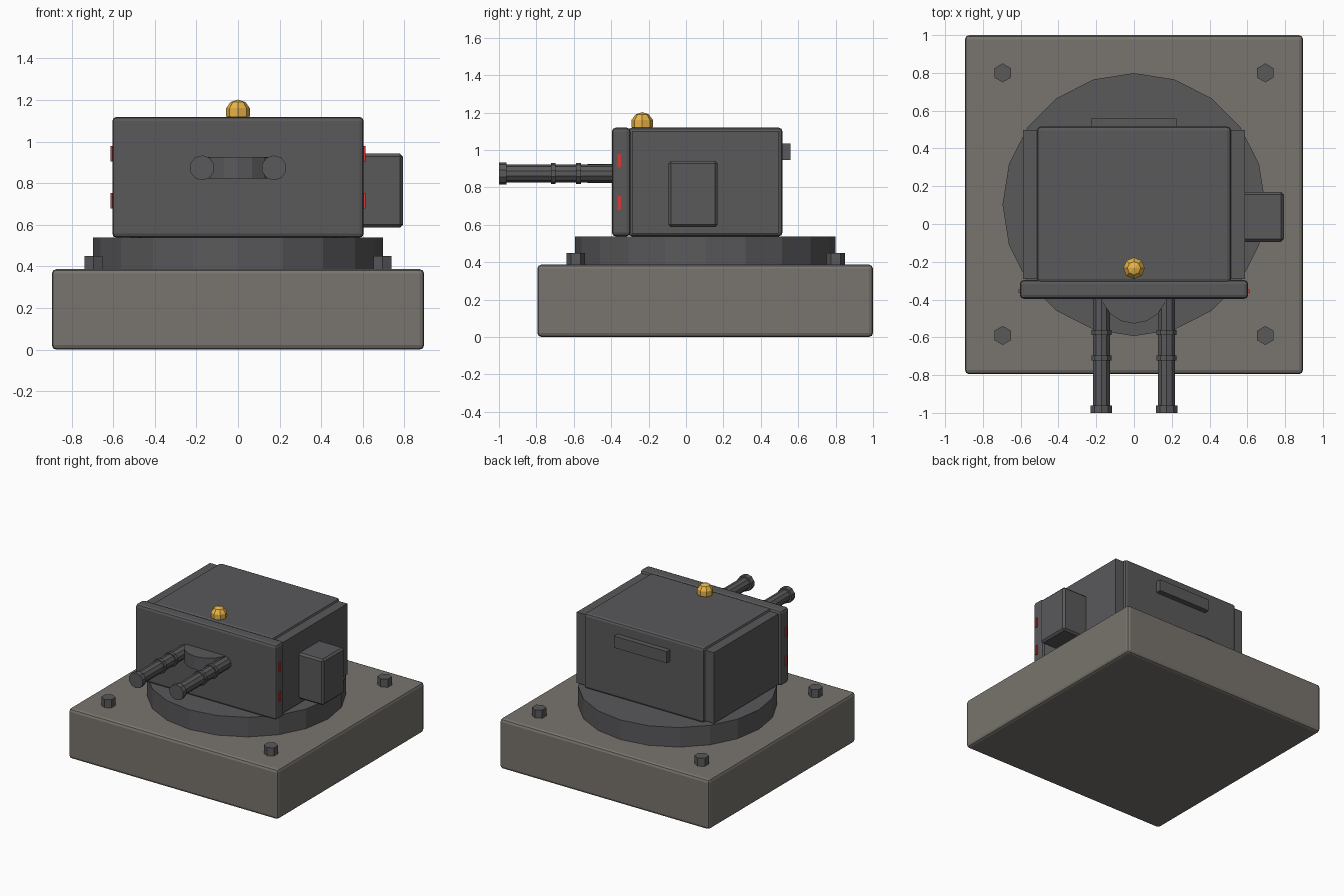
import bpy
import math
from mathutils import Vector

if "Cube" in bpy.data.objects:
    bpy.data.objects.remove(bpy.data.objects["Cube"])


def material(name, rgb):
    m = bpy.data.materials.new(name)
    m.diffuse_color = (*rgb, 1)
    m.use_nodes = True
    m.node_tree.nodes["Principled BSDF"].inputs["Base Color"].default_value = m.diffuse_color
    return m


METAL = material("dark_metal", (0.10, 0.10, 0.105))
STONE = material("concrete", (0.19, 0.175, 0.155))
GOLD = material("amber", (0.80, 0.45, 0.06))
RED = material("red", (0.70, 0.04, 0.04))


def finish(name, mat, bevel=0, segments=1):
    ob = bpy.context.object
    ob.name = name
    ob.data.materials.append(mat)
    if bevel:
        mod = ob.modifiers.new("edge_bevel", 'BEVEL')
        mod.width = bevel
        mod.segments = segments
    return ob


def box(name, lo, hi, mat=METAL, bevel=0, segments=1):
    lo, hi = Vector(lo), Vector(hi)
    bpy.ops.mesh.primitive_cube_add(size=1, location=(lo + hi) / 2)
    bpy.context.object.scale = hi - lo
    bpy.ops.object.transform_apply(location=False, rotation=False, scale=True)
    return finish(name, mat, bevel, segments)


def disc(name, x, y, z0, z1, r, sides, mat=METAL):
    bpy.ops.mesh.primitive_cylinder_add(vertices=sides, radius=r, depth=z1 - z0,
                                        location=(x, y, (z0 + z1) / 2))
    return finish(name, mat)


def tube(name, x, y0, y1, r):
    bpy.ops.mesh.primitive_cylinder_add(vertices=10, radius=r, depth=y1 - y0,
                                        location=(x, (y0 + y1) / 2, 0.874),
                                        rotation=(math.pi / 2, 0, 0))
    return finish(name, METAL)


# Foundation block with corner bolts and turntable ring
box("base_block", (-0.895, -0.795, 0), (0.895, 1.0, 0.387), STONE, 0.022, 2)
for x in (-0.695, 0.695):
    for y in (-0.59, 0.80):
        disc("base_bolt", x, y, 0.37, 0.45, 0.05, 6)
disc("turntable_ring", 0, 0.103, 0.37, 0.538, 0.696, 20)

# Turret housing, front shield and rear handle
box("turret_body", (-0.513, -0.31, 0.538), (0.513, 0.516, 1.119), METAL, 0.02, 2)
box("front_shield", (-0.604, -0.396, 0.538), (0.604, -0.297, 1.119), METAL, 0.02, 2)
box("rear_handle", (-0.226, 0.50, 0.945), (0.226, 0.558, 1.035))

# Side armour and shield marker lights
for s in (-1, 1):
    xs = sorted((s * 0.505, s * 0.587))
    box("side_plate", (xs[0], -0.29, 0.553), (xs[1], 0.497, 1.10))
    xs = sorted((s * 0.59, s * 0.612))
    for z in (0.716, 0.942):
        box("marker_light", (xs[0], -0.366, z - 0.037), (xs[1], -0.348, z + 0.037), RED)

# Ammunition box on the right side
box("ammo_box", (0.53, -0.094, 0.587), (0.793, 0.169, 0.942), METAL, 0.014)

# Gun mount and twin barrels
disc("gun_mount", 0, -0.35, 0.823, 0.926, 0.177, 16)
for x in (-0.173, 0.173):
    tube("barrel", x, -0.98, -0.35, 0.047)
    tube("muzzle", x, -1.0, -0.96, 0.06)
    for y in (-0.71, -0.574):
        tube("barrel_band", x, y - 0.013, y + 0.013, 0.056)

# Amber beacon on the roof
bpy.ops.mesh.primitive_uv_sphere_add(segments=8, ring_count=5, radius=0.06,
                                     location=(0, -0.234, 1.142))
finish("beacon", GOLD)
